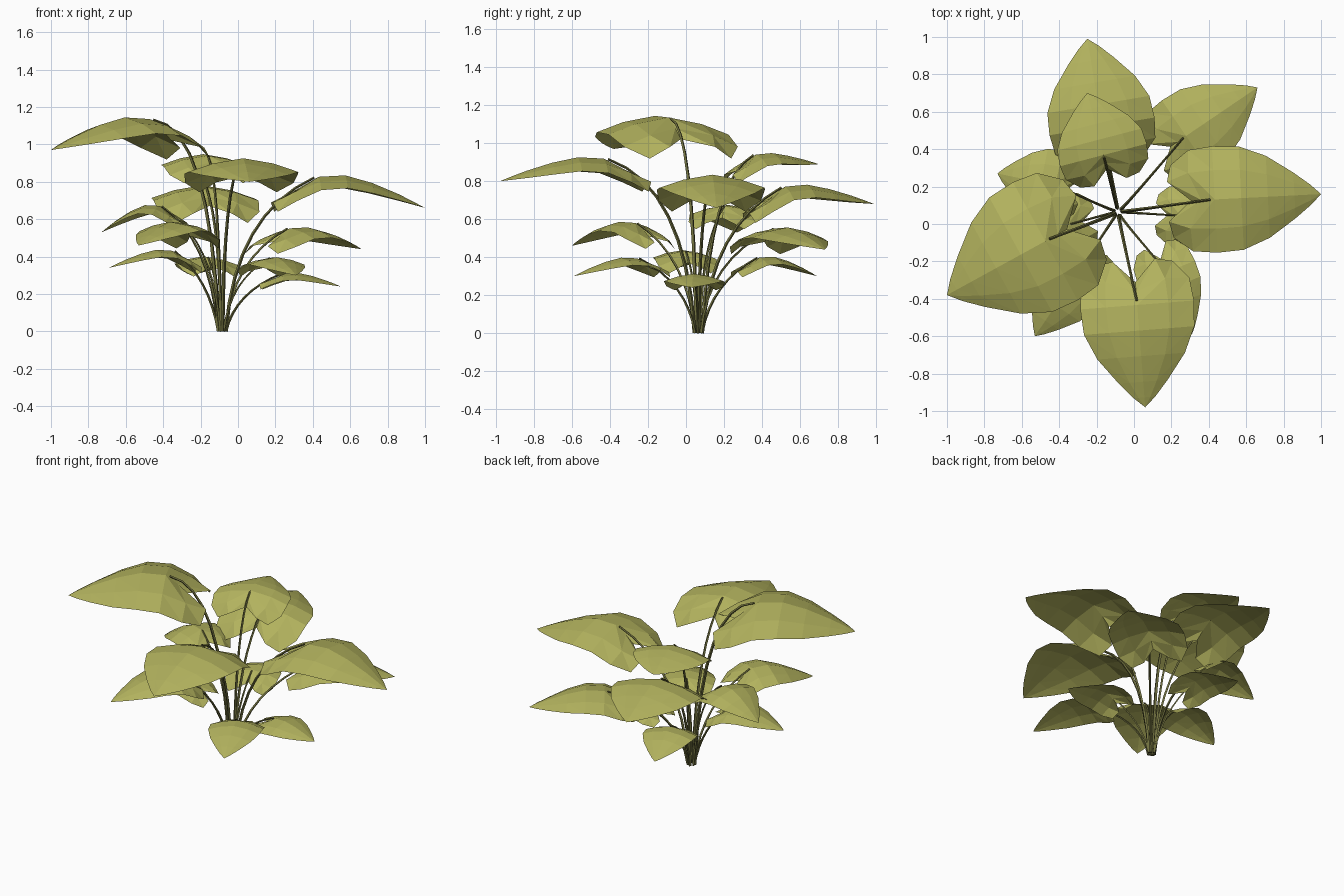
import bpy, bmesh, math
from mathutils import Vector

if "Cube" in bpy.data.objects:
    bpy.data.objects.remove(bpy.data.objects["Cube"])


def material(name, col):
    m = bpy.data.materials.new(name)
    m.diffuse_color = (*col, 1)
    m.use_nodes = True
    m.node_tree.nodes["Principled BSDF"].inputs["Base Color"].default_value = m.diffuse_color
    return m


leaf_mat = material("olive leaf green", (0.45, 0.45, 0.112))
stem_mat = material("dark olive stem", (0.165, 0.165, 0.05))

# notch point, tip point, ridge height, half width
LEAVES = [
    ((-.27, .02, 1.02), (-1.0, -.38, .97), 1.15, .36),   # top left
    ((.00, -.22, .83), (.06, -.98, .80), .93, .305),     # upper front
    ((.21, .12, .72), (1.0, .16, .66), .84, .285),       # upper right
    ((-.14, .34, .66), (-.25, .99, .68), .785, .285),    # upper back
    ((-.13, .24, .86), (-.25, .70, .89), .95, .24),      # top back
    ((.13, .37, .48), (.66, .73, .44), .56, .23),        # middle back right
    ((-.30, .18, .60), (-.73, .27, .53), .68, .19),      # middle left
    ((-.22, -.14, .50), (-.53, -.60, .46), .59, .20),    # middle front left
    ((-.22, .02, .36), (-.69, -.06, .34), .44, .165),    # low left
    ((.13, .05, .27), (.55, .03, .24), .315, .16),       # low right
    ((.12, -.13, .34), (.31, -.59, .30), .40, .165),     # low front
    ((-.13, .27, .34), (-.25, .69, .30), .405, .165),    # low back
]
# rows along the blade: position, relative half width, edge droop, lobe sweep-back
ROWS = [(0, .68, .28, -.03), (.12, .95, .27, -.01), (.28, 1.0, .25, 0), (.46, .97, .24, 0),
        (.64, .77, .20, 0), (.82, .43, .12, 0), (.93, .19, .05, 0)]
# the middle of the first rows is pulled in and folded down into a notch
NOTCH = {0: (.12, .16), 1: (.19, .08)}
COLS = (-1, -.55, 0, .55, 1)


def ridge(n, t, peak, k):
    """Point on the arching midrib at fraction k."""
    p = n.lerp(t, k)
    if k < .4:
        p.z = n.z + (peak - n.z) * math.sin(math.pi / 2 * k / .4)
    else:
        p.z = peak - (peak - t.z) * ((k - .4) / .6) ** 1.5
    return p


def make_leaf(i, n, t, peak, w):
    bm = bmesh.new()
    axis = Vector((t.x - n.x, t.y - n.y, 0))
    length = axis.length
    axis.normalize()
    side = Vector((axis.y, -axis.x, 0))
    grid = []
    for r, (k, rw, droop, sweep) in enumerate(ROWS):
        c = ridge(n, t, peak, k)
        row = []
        for s in COLS:
            if s == 0 and r in NOTCH:
                p = ridge(n, t, peak, NOTCH[r][0])
                p.z -= NOTCH[r][1] * w
            else:
                # lobes round off behind the notch
                back = sweep * length * (1.2 if abs(s) == .55 else .3 * abs(s))
                p = c + side * (s * w * rw) + axis * back
                p.z -= droop * w * abs(s) ** 1.6
            row.append(bm.verts.new(p))
        grid.append(row)
    for a, b in zip(grid, grid[1:]):
        for j in range(4):
            q = (a[j], b[j], b[j + 1], a[j + 1])
            # split each quad into flat facets slanting from the midrib
            if j < 2:
                bm.faces.new((q[0], q[1], q[2]))
                bm.faces.new((q[0], q[2], q[3]))
            else:
                bm.faces.new((q[0], q[1], q[3]))
                bm.faces.new((q[1], q[2], q[3]))
    tip = bm.verts.new(t)
    for j in range(4):
        bm.faces.new((grid[-1][j], tip, grid[-1][j + 1]))
    bmesh.ops.recalc_face_normals(bm, faces=bm.faces)
    if sum(f.normal.z for f in bm.faces) < 0:
        bmesh.ops.reverse_faces(bm, faces=bm.faces)
    me = bpy.data.meshes.new(f"leaf_{i}")
    bm.to_mesh(me)
    bm.free()
    me.materials.append(leaf_mat)
    bpy.context.collection.objects.link(bpy.data.objects.new(f"leaf_{i}", me))


def make_stem(i, n, t, peak, w):
    out = Vector((t.x + .08, t.y - .07, 0)).normalized()
    base = Vector((-.085, .065, 0)) + out * .02
    # taller stems stay upright longer before bending outwards
    knee = base + out * .05 + Vector((0, 0, n.z * (.77 + .28 * n.z ** 3)))
    # the stem crosses the notch and ends on the midrib
    end = ridge(n, t, peak, .25) + Vector((0, 0, .003))
    pts = []
    for k in range(9):
        u = k / 8
        pts.append(base * (1 - u) ** 2 + knee * (2 * u * (1 - u)) + end * u * u)
    cu = bpy.data.curves.new(f"stem_{i}", 'CURVE')
    cu.dimensions = '3D'
    cu.bevel_depth = .005 + .018 * w
    cu.bevel_resolution = 0
    cu.use_fill_caps = True
    sp = cu.splines.new('POLY')
    sp.use_smooth = False
    sp.points.add(len(pts) - 1)
    for k, (q, p) in enumerate(zip(sp.points, pts)):
        q.co = (*p, 1)
        q.radius = 1 - .05 * k
    cu.materials.append(stem_mat)
    bpy.context.collection.objects.link(bpy.data.objects.new(f"stem_{i}", cu))


for i, (n, t, peak, w) in enumerate(LEAVES, 1):
    make_leaf(i, Vector(n), Vector(t), peak, w)
    make_stem(i, Vector(n), Vector(t), peak, w)
